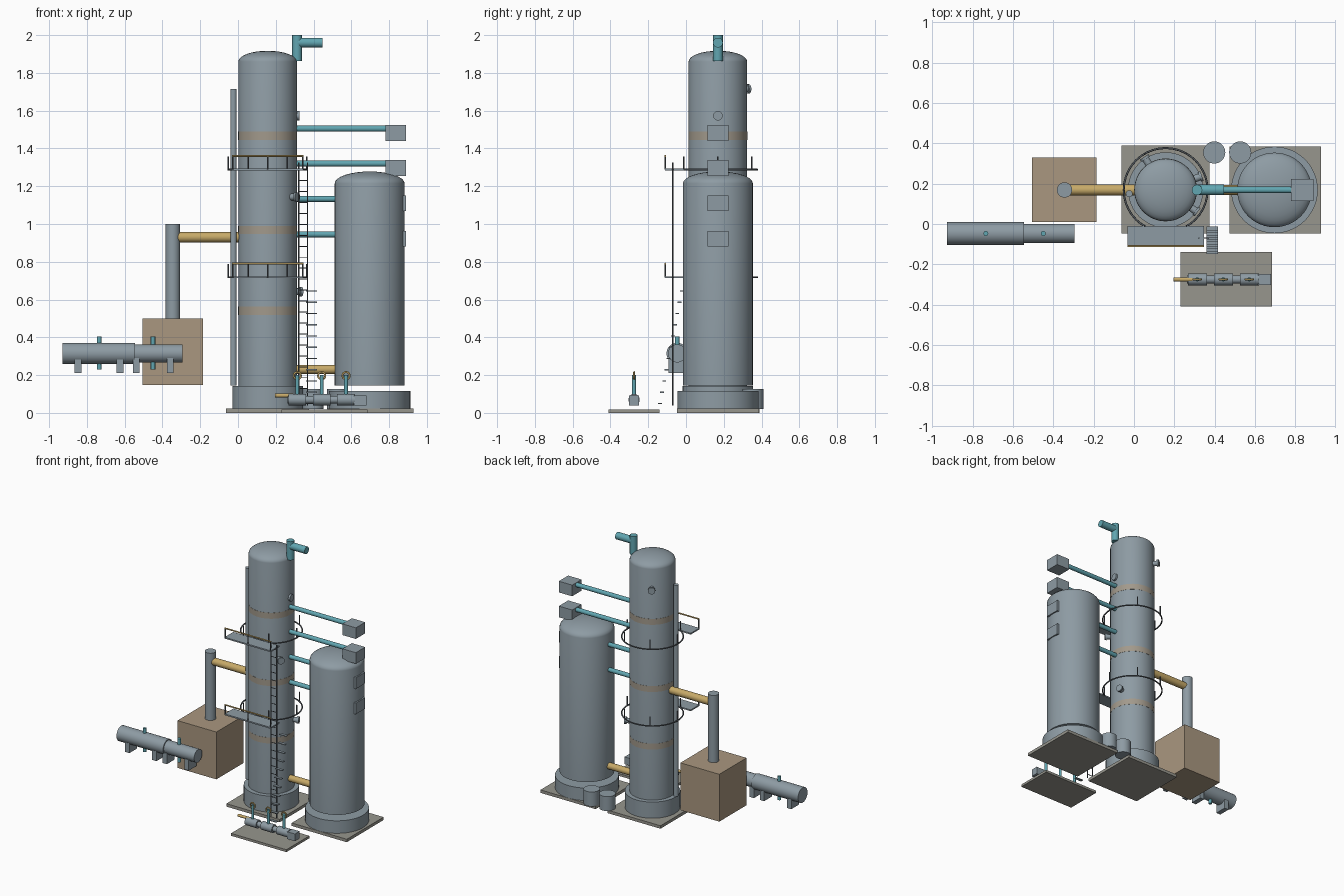
import bpy, bmesh, math
from mathutils import Vector

cube = bpy.data.objects.get("Cube")
if cube:
    bpy.data.objects.remove(cube, do_unlink=True)


def material(name, rgb):
    m = bpy.data.materials.new(name)
    m.use_nodes = True
    m.diffuse_color = (*rgb, 1)
    bsdf = next(n for n in m.node_tree.nodes if n.type == "BSDF_PRINCIPLED")
    bsdf.inputs["Base Color"].default_value = (*rgb, 1)
    return m


STEEL = material("blue grey steel", (0.27, 0.33, 0.37))
BROWN = material("brown casing", (0.40, 0.31, 0.215))
BAND = material("band beige", (0.36, 0.32, 0.26))
TEAL = material("teal pipe", (0.12, 0.38, 0.44))
GOLD = material("gold pipe", (0.57, 0.40, 0.14))
SLAB = material("concrete", (0.31, 0.305, 0.27))
DARK = material("dark railing", (0.10, 0.115, 0.13))


def finish(name, bm, mat, smooth=True):
    bmesh.ops.recalc_face_normals(bm, faces=bm.faces)
    me = bpy.data.meshes.new(name)
    bm.to_mesh(me)
    bm.free()
    me.materials.append(mat)
    ob = bpy.data.objects.new(name, me)
    bpy.context.collection.objects.link(ob)
    if smooth:
        bpy.ops.object.select_all(action="DESELECT")
        ob.select_set(True)
        bpy.context.view_layer.objects.active = ob
        bpy.ops.object.shade_smooth_by_angle(angle=math.radians(35))
    return ob


def box(name, x, y, z, mat):
    """Box from three (low, high) ranges."""
    bm = bmesh.new()
    bmesh.ops.create_cube(bm, size=1)
    for v in bm.verts:
        v.co = [lo + (c + 0.5) * (hi - lo) for c, (lo, hi) in zip(v.co, (x, y, z))]
    return finish(name, bm, mat, False)


def pipe(name, a, b, r, mat, sides=24):
    """Capped cylinder between two points."""
    a, b = Vector(a), Vector(b)
    bm = bmesh.new()
    bmesh.ops.create_cone(bm, cap_ends=True, segments=sides, radius1=r, radius2=r,
                          depth=(b - a).length)
    turn = Vector((0, 0, 1)).rotation_difference(b - a)
    for v in bm.verts:
        v.co = turn @ v.co + (a + b) / 2
    return finish(name, bm, mat)


def lathe(name, profile, x, y, mat, sides=48):
    """Revolve (radius, height) points about a vertical axis."""
    bm = bmesh.new()
    vs = [bm.verts.new((x + r, y, z)) for r, z in profile]
    edges = [bm.edges.new(p) for p in zip(vs, vs[1:])]
    bmesh.ops.spin(bm, geom=vs + edges, cent=(x, y, 0), axis=(0, 0, 1),
                   angle=math.tau, steps=sides)
    bmesh.ops.remove_doubles(bm, verts=bm.verts, dist=1e-5)
    return finish(name, bm, mat)


def ring(name, centre, radius, tube, axis, mat, sides=40):
    """Torus facing along an axis."""
    bpy.ops.mesh.primitive_torus_add(major_radius=radius, minor_radius=tube,
                                     major_segments=sides, minor_segments=8, location=centre)
    ob = bpy.context.object
    ob.name = name
    ob.rotation_mode = "QUATERNION"
    ob.rotation_quaternion = Vector((0, 0, 1)).rotation_difference(Vector(axis))
    ob.data.materials.append(mat)
    bpy.ops.object.shade_smooth()
    return ob


def vessel(name, x, y, r, low, shoulder, top):
    steps = [i * math.pi / 16 for i in range(9)]
    dome = [(r * math.cos(t), shoulder + (top - shoulder) * math.sin(t)) for t in steps]
    lathe(name, [(0, low), (r, low)] + dome, x, y, STEEL)


CX, CY, CR = 0.157, 0.169, 0.155
TX = 0.697

# Foundations
box("column_slab", (-0.063, 0.375), (-0.047, 0.39), (0, 0.022), SLAB)
box("tank_slab", (0.475, 0.928), (-0.047, 0.385), (0, 0.022), SLAB)
box("pump_slab", (0.23, 0.685), (-0.41, -0.14), (0, 0.018), SLAB)

# Tall column with skirt, bands and side pipe
vessel("column", CX, CY, CR, 0.14, 1.86, 1.917)
pipe("column_skirt", (CX, CY, 0.02), (CX, CY, 0.142), 0.187, STEEL, 48)
for z in (0.54, 0.968, 1.468):
    pipe("column_band", (CX, CY, z - 0.022), (CX, CY, z + 0.022), CR + 0.001, BAND, 48)
pipe("column_side_pipe", (-0.024, 0.15, 0.145), (-0.024, 0.15, 1.715), 0.017, STEEL)

# Flanged nozzles around the column: angle, height, reach
for angle, z, reach in ((0, 1.573, 0.168), (-35, 1.143, 0.193),
                        (21, 0.642, 0.193), (123, 1.715, 0.195)):
    d = Vector((math.cos(math.radians(angle)), math.sin(math.radians(angle)), 0))
    c = Vector((CX, CY, z))
    pipe("nozzle", c + d * 0.14, c + d * (reach - 0.005), 0.018, STEEL)
    pipe("nozzle_flange", c + d * (reach - 0.013), c + d * reach, 0.025, STEEL)

# Wide tank, skirt and drums behind
vessel("tank", TX, CY, 0.185, 0.145, 1.215, 1.278)
pipe("tank_skirt", (TX, CY, 0.02), (TX, CY, 0.115), 0.215, STEEL, 48)
for x in (0.398, 0.527):
    pipe("drum", (x, 0.355, 0.02), (x, 0.355, 0.127), 0.055, STEEL, 32)

# Overhead outlet and teal cross pipes with end boxes
pipe("outlet_riser", (0.313, CY, 1.862), (0.313, CY, 2), 0.026, TEAL)
pipe("outlet_arm", (0.313, CY, 1.96), (0.447, CY, 1.96), 0.026, TEAL)
for z in (1.505, 1.32, 1.133, 0.945):
    pipe("cross_pipe", (0.29, CY, z), (0.79, CY, z), 0.016, TEAL)
    box("cross_pipe_box", (0.78, 0.89), (CY - 0.055, CY + 0.055), (z - 0.065, z + 0.018), STEEL)
pipe("lower_gold_pipe", (0.28, CY, 0.23), (0.53, CY, 0.23), 0.024, GOLD)

# Furnace box with stack
box("furnace", (-0.505, -0.185), (0.01, 0.33), (0.148, 0.5), BROWN)
pipe("furnace_stack", (-0.345, CY, 0.5), (-0.345, CY, 1.0), 0.038, STEEL, 32)
pipe("furnace_gold_pipe", (-0.33, CY, 0.93), (0.01, CY, 0.93), 0.027, GOLD)

# Horizontal exchanger with saddles and nozzles
EY, EZ = -0.047, 0.315
pipe("exchanger_shell", (-0.928, EY, EZ), (-0.545, EY, EZ), 0.056, STEEL, 32)
pipe("exchanger_head", (-0.55, EY, EZ), (-0.295, EY, EZ), 0.048, STEEL, 32)
for x in (-0.847, -0.624, -0.539, -0.359):
    box("exchanger_saddle", (x - 0.018, x + 0.018), (EY - 0.045, EY + 0.045), (0.21, 0.29), STEEL)
for x in (-0.735, -0.45):
    pipe("exchanger_nozzle", (x, EY, 0.23), (x, EY, 0.405), 0.012, TEAL)

# Column platforms with ring walkways and rails
for z in (0.718, 1.288):
    ring("walkway_ring", (CX, CY, z), 0.208, 0.005, (0, 0, 1), DARK)
    for k in range(6):
        t = k * math.tau / 6
        x, y = CX + 0.208 * math.cos(t), CY + 0.208 * math.sin(t)
        pipe("ring_post", (x, y, z), (x, y, z + 0.07), 0.004, DARK, 8)
    box("platform", (-0.032, 0.348), (-0.112, -0.01), (z - 0.005, z + 0.005), STEEL)
    for x in (-0.028, 0.158, 0.344):
        pipe("platform_post", (x, -0.11, z), (x, -0.11, z + 0.072), 0.004, DARK, 8)
    pipe("platform_rail", (-0.032, -0.11, z + 0.072), (0.348, -0.11, z + 0.072), 0.005, GOLD, 12)

# Vertical ladder and sloping steps
for x in (0.322, 0.368):
    pipe("ladder_rail", (x, -0.07, 0.04), (x, -0.07, 1.325), 0.0035, DARK, 8)
for k in range(22):
    z = 0.07 + k * 0.058
    pipe("ladder_rung", (0.322, -0.07, z), (0.368, -0.07, z), 0.0025, DARK, 8)
for k in range(11):
    y, z = -0.138 + k * 0.0115, 0.05 + k * 0.0595
    box("step", (0.36, 0.418), (y - 0.01, y + 0.01), (z - 0.003, z + 0.003), STEEL)

# Pump skid
PY, PZ = -0.275, 0.07
pipe("pump_shaft", (0.262, PY, PZ), (0.63, PY, PZ), 0.02, STEEL)
box("pump_motor", (0.615, 0.68), (PY - 0.027, PY + 0.027), (0.038, 0.092), STEEL)
pipe("pump_inlet", (0.195, PY, 0.092), (0.29, PY, 0.092), 0.01, GOLD, 16)
for x in (0.314, 0.443, 0.572):
    pipe("pump_body", (x - 0.047, PY, PZ), (x + 0.047, PY, PZ), 0.03, STEEL)
    pipe("pump_riser", (x, PY, 0.08), (x, PY, 0.2), 0.01, TEAL, 16)
    ring("valve_wheel", (x, PY, 0.197), 0.019, 0.005, (0, 1, 0), GOLD, 24)
